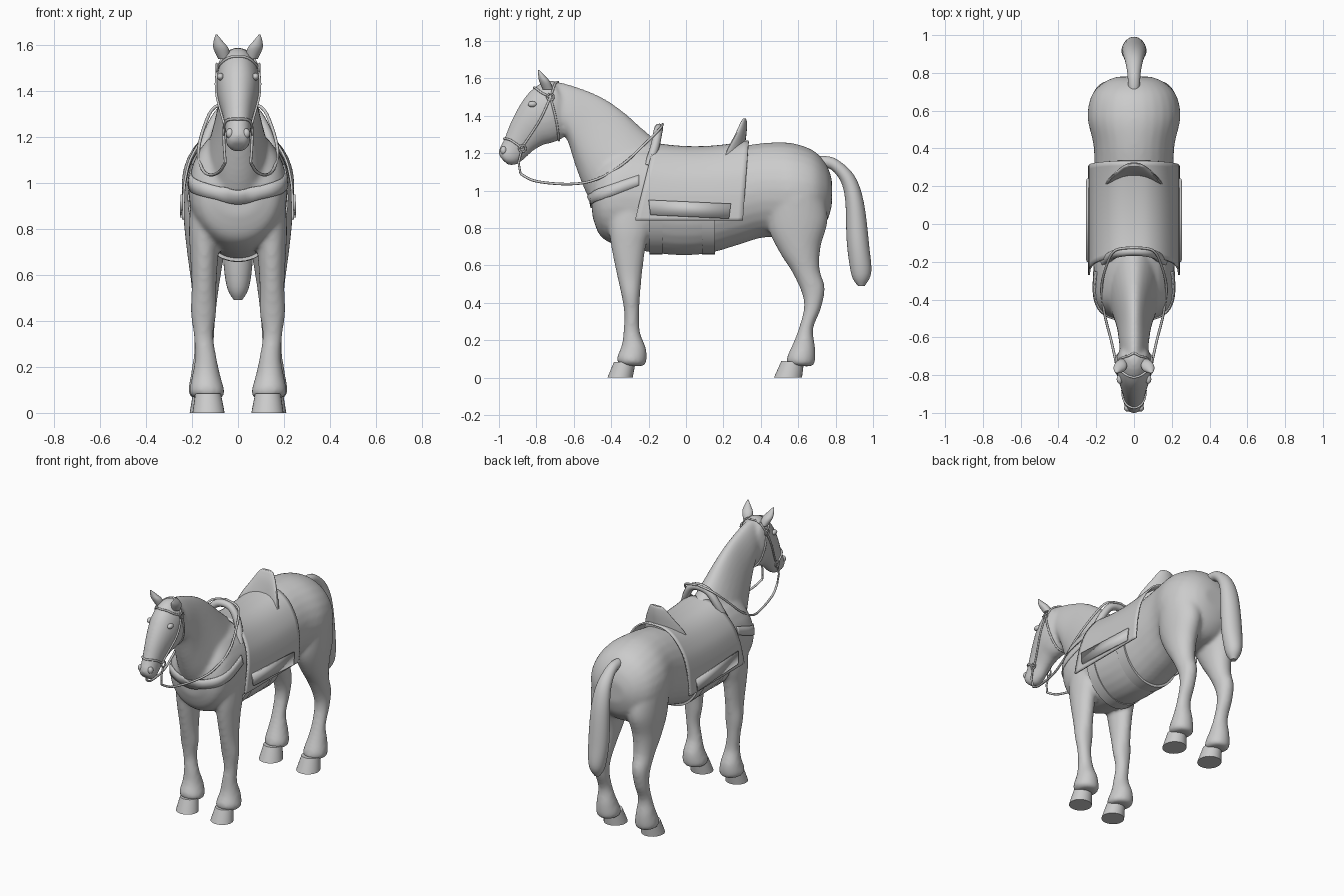
import bpy, bmesh, math
from mathutils import Vector
from mathutils.bvhtree import BVHTree


def spline(pts, n):
    """Catmull-Rom through tuples of any size."""
    P = [Vector(p) for p in pts]
    out = []
    for i in range(len(P) - 1):
        a, b, c, d = P[max(i - 1, 0)], P[i], P[i + 1], P[min(i + 2, len(P) - 1)]
        for k in range(n):
            t = k / n
            out.append(0.5 * (2 * b + (c - a) * t + (2 * a - 5 * b + 4 * c - d) * t * t
                              + (3 * b - a - 3 * c + d) * t ** 3))
    return out + [P[-1]]


def loft(bm, secs, n=5, side=1, sides=28, taper=0.0):
    """Section = first edge (y, z), second edge (y, z), centre x, half width."""
    rings = []
    for ya, za, yb, zb, cx, w in spline(secs, n):
        ring = []
        for k in range(sides):
            a = 2 * math.pi * k / sides
            c = math.cos(a)
            ring.append(bm.verts.new((side * cx + w * (1 - taper * c) * math.sin(a),
                                      (ya + yb) / 2 + (ya - yb) / 2 * c,
                                      (za + zb) / 2 + (za - zb) / 2 * c)))
        rings.append(ring)
    for r, q in zip(rings, rings[1:]):
        for k in range(sides):
            j = (k + 1) % sides
            bm.faces.new((r[k], r[j], q[j], q[k]))
    bm.faces.new(rings[0])
    bm.faces.new(rings[-1][::-1])


def finish(bm, name, angle=40):
    bmesh.ops.recalc_face_normals(bm, faces=bm.faces)
    me = bpy.data.meshes.new(name)
    bm.to_mesh(me)
    bm.free()
    ob = bpy.data.objects.new(name, me)
    bpy.context.collection.objects.link(ob)
    bpy.ops.object.select_all(action='DESELECT')
    ob.select_set(True)
    bpy.context.view_layer.objects.active = ob
    bpy.ops.object.shade_smooth_by_angle(angle=math.radians(angle))
    return ob


def part(name, secs, **kw):
    bm = bmesh.new()
    loft(bm, secs, **kw)
    return finish(bm, name)


def grid(name, rows, thick):
    """Thin sheet through rows of points."""
    bm = bmesh.new()
    R = [[bm.verts.new(p) for p in row] for row in rows]
    for a, b in zip(R, R[1:]):
        for k in range(len(a) - 1):
            bm.faces.new((a[k], a[k + 1], b[k + 1], b[k]))
    ob = finish(bm, name)
    m = ob.modifiers.new("thickness", 'SOLIDIFY')
    m.thickness, m.offset = thick, 0
    return ob


def tube(name, pts, r, closed=False):
    cu = bpy.data.curves.new(name, 'CURVE')
    cu.dimensions, cu.bevel_depth, cu.bevel_resolution = '3D', r, 2
    cu.use_fill_caps = True
    s = cu.splines.new('POLY')
    s.points.add(len(pts) - 1)
    for q, p in zip(s.points, pts):
        q.co = (*p, 1)
    s.use_cyclic_u = closed
    ob = bpy.data.objects.new(name, cu)
    bpy.context.collection.objects.link(ob)


# Barrel, neck, head and legs fused into one smooth skin
trunk = [(-.51, 1.02, -.50, .86, 0, .09), (-.48, 1.12, -.46, .76, 0, .17), (-.40, 1.22, -.38, .71, 0, .21),
         (-.25, 1.25, -.25, .68, 0, .215), (-.05, 1.22, -.05, .655, 0, .215), (.12, 1.215, .12, .665, 0, .215),
         (.28, 1.235, .28, .71, 0, .21), (.42, 1.255, .42, .75, 0, .215), (.56, 1.255, .56, .74, 0, .245),
         (.68, 1.215, .68, .76, 0, .225), (.75, 1.14, .75, .83, 0, .16), (.78, 1.06, .78, .92, 0, .09)]
neck = [(-.70, 1.585, -.68, 1.32, 0, .07), (-.60, 1.56, -.635, 1.27, 0, .078), (-.46, 1.505, -.59, 1.13, 0, .09),
        (-.345, 1.43, -.53, .98, 0, .115), (-.22, 1.32, -.44, .84, 0, .15), (-.10, 1.22, -.30, .80, 0, .165)]
head = [(-.71, 1.59, -.64, 1.42, 0, .07), (-.77, 1.578, -.645, 1.30, 0, .092), (-.84, 1.525, -.70, 1.26, 0, .092),
        (-.89, 1.455, -.76, 1.245, 0, .08), (-.935, 1.37, -.82, 1.21, 0, .064), (-.975, 1.27, -.868, 1.165, 0, .054),
        (-1.0, 1.22, -.91, 1.138, 0, .054), (-1.0, 1.185, -.95, 1.135, 0, .036)]
foreleg = [(-.42, 1.0, -.17, 1.0, .13, .07), (-.415, .82, -.19, .80, .145, .068), (-.40, .70, -.215, .70, .147, .062),
           (-.37, .55, -.235, .55, .148, .054), (-.345, .44, -.245, .44, .15, .056), (-.33, .34, -.25, .34, .15, .043),
           (-.335, .24, -.245, .24, .14, .047), (-.345, .17, -.212, .15, .138, .062), (-.37, .105, -.215, .075, .135, .077),
           (-.36, .07, -.25, .06, .13, .06)]
hindleg = [(.44, .95, .74, .98, .13, .115), (.44, .80, .758, .84, .135, .10), (.50, .67, .72, .70, .14, .08),
           (.57, .56, .715, .58, .142, .063), (.62, .45, .742, .48, .145, .052), (.63, .37, .722, .37, .147, .046),
           (.605, .27, .68, .26, .147, .045), (.575, .19, .692, .15, .145, .06), (.54, .11, .685, .07, .142, .074),
           (.54, .07, .64, .06, .14, .055)]
bm = bmesh.new()
loft(bm, trunk)
loft(bm, neck, taper=.25)
loft(bm, head, taper=-.05)
for s in (1, -1):
    loft(bm, foreleg, side=s)
    loft(bm, hindleg, side=s)
coat = finish(bm, "horse_body")
m = coat.modifiers.new("fuse", 'REMESH')
m.mode, m.voxel_size, m.use_smooth_shade = 'VOXEL', .011, True
m = coat.modifiers.new("soften", 'SMOOTH')
m.factor, m.iterations = .5, 10

# Tail
part("tail", [(.68, 1.18, .72, 1.11, 0, .03), (.74, 1.185, .76, 1.12, 0, .032), (.81, 1.165, .80, 1.09, 0, .036),
              (.90, 1.08, .835, 1.03, 0, .048), (.95, .94, .853, .93, 0, .06), (.98, .70, .86, .72, 0, .066),
              (.99, .56, .885, .55, 0, .05), (.955, .49, .92, .49, 0, .018)])

# Hooves, ears, eyes, nostrils
for s, tag in ((1, "right"), (-1, "left")):
    part("front_hoof_" + tag, [(-.385, .085, -.27, .08, .13, .056), (-.42, 0, -.285, 0, .128, .07)], side=s, n=1)
    part("hind_hoof_" + tag, [(.51, .09, .63, .08, .14, .056), (.47, 0, .62, 0, .138, .072)], side=s, n=1)
    part("ear_" + tag, [(-.765, 1.54, -.71, 1.54, .06, .026), (-.785, 1.585, -.725, 1.58, .073, .033),
                        (-.79, 1.615, -.75, 1.61, .085, .022), (-.792, 1.645, -.785, 1.645, .094, .004)], side=s)
    for name, p, r in (("eye_", (s * .076, -.822, 1.462), (.016, .024, .016)),
                       ("nostril_", (s * .035, -.975, 1.215), (.018, .018, .022))):
        bpy.ops.mesh.primitive_uv_sphere_add(segments=16, ring_count=10, location=p)
        ob = bpy.context.object
        ob.name, ob.scale = name + tag, r
        bpy.ops.object.shade_smooth()

# Saddle blanket draped over the back, with lower side flaps
half = [(.238, .84), (.236, .93), (.23, 1.0), (.206, 1.09), (.15, 1.175), (.08, 1.222)]
prof = half + [(0, 1.232)] + [(-x, z) for x, z in half[::-1]]
prof = spline(prof, 4)
rows = []
for i in range(21):
    t = i / 20
    row = []
    for x, z in prof:
        f = min(1, (1.232 - z) / .38)
        y0, y1 = -.17 - .10 * f, .335 - .03 * f
        y = y0 + (y1 - y0) * t
        row.append((x, y, z + .4 * (y - .05) ** 2 * (1 - f)))
    rows.append(row)
grid("saddle_blanket", rows, .01)
for s, tag in ((1, "right"), (-1, "left")):
    grid("blanket_flap_" + tag, [[(s * .245, -.20, .95), (s * .248, -.19, .87)],
                                 [(s * .245, .24, .93), (s * .248, .23, .85)]], .01)

# Cantle with wings curving forward, and pommel arch
bm = bmesh.new()
loft(bm, [(.23, 1.12, .32, 1.12, 0, .17), (.25, 1.22, .315, 1.22, 0, .14),
          (.275, 1.32, .325, 1.32, 0, .085), (.295, 1.37, .325, 1.37, 0, .055), (.305, 1.385, .32, 1.385, 0, .035)])
for v in bm.verts:
    v.co.y -= 3 * v.co.x ** 2
finish(bm, "saddle_cantle")
tube("saddle_pommel", spline([(.155, -.20, 1.13), (.115, -.165, 1.24), (.065, -.15, 1.315), (0, -.145, 1.335),
                              (-.065, -.15, 1.315), (-.115, -.165, 1.24), (-.155, -.20, 1.13)], 5), .024)

# Girth straps around the barrel
dense = spline(trunk, 10)
for y, name in ((-.16, "front_girth"), (.12, "rear_girth")):
    q = min(dense, key=lambda v: abs(v[0] - y))
    part(name, [(yy, q[1] - .02, yy, q[3] - .007, 0, q[5] + .004) for yy in (y - .035, y + .035)], n=1, sides=40)

# Tack that follows the skin
bpy.context.view_layer.update()
skin = BVHTree.FromObject(coat, bpy.context.evaluated_depsgraph_get())


def on_skin(p, off=.003):
    co, no, _, _ = skin.find_nearest(Vector(p))
    return co + no * off


path = spline([(.22, -.25, 1.06), (.18, -.42, .99), (.09, -.52, .955), (0, -.53, .935),
               (-.09, -.52, .955), (-.18, -.42, .99), (-.22, -.25, 1.06)], 8)
grid("breast_strap", [[on_skin(p + Vector((0, 0, dz))) for p in path] for dz in (-.03, 0, .03)], .008)


def strap(name, pts):
    tube(name, [on_skin(p) for p in spline(pts, 8)], .006)


for s, tag in ((1, "right"), (-1, "left")):
    strap("cheek_strap_" + tag, [(s * .09, -.725, 1.50), (s * .10, -.78, 1.38), (s * .07, -.875, 1.225)])
    strap("crown_strap_" + tag, [(s * .09, -.725, 1.50), (s * .07, -.70, 1.57), (0, -.68, 1.60)])
    strap("brow_band_" + tag, [(s * .09, -.725, 1.50), (s * .09, -.78, 1.535), (0, -.82, 1.56)])
    strap("throat_strap_" + tag, [(s * .09, -.725, 1.50), (s * .10, -.69, 1.37), (s * .05, -.675, 1.27), (0, -.675, 1.26)])
    strap("nose_band_" + tag, [(s * .07, -.875, 1.225), (s * .06, -.94, 1.27), (0, -.98, 1.28)])
    for name, x, y, z in (("brow_ring_", .092, -.725, 1.50), ("bit_ring_", .062, -.875, 1.225)):
        tube(name + tag, [(s * x, y + .018 * math.cos(a * math.pi / 8), z + .018 * math.sin(a * math.pi / 8))
                          for a in range(16)], .005, closed=True)
    tube("bit_shank_" + tag, [(s * .062, -.88, 1.21), (s * .06, -.895, 1.15), (s * .055, -.885, 1.09)], .006)
    tube("rein_" + tag, spline([(s * .055, -.885, 1.09), (s * .08, -.80, 1.05), (s * .12, -.62, 1.035),
                                (s * .155, -.48, 1.06), (s * .172, -.34, 1.14), (s * .145, -.22, 1.25),
                                (s * .10, -.14, 1.33), (0, -.125, 1.355)], 6), .007)
